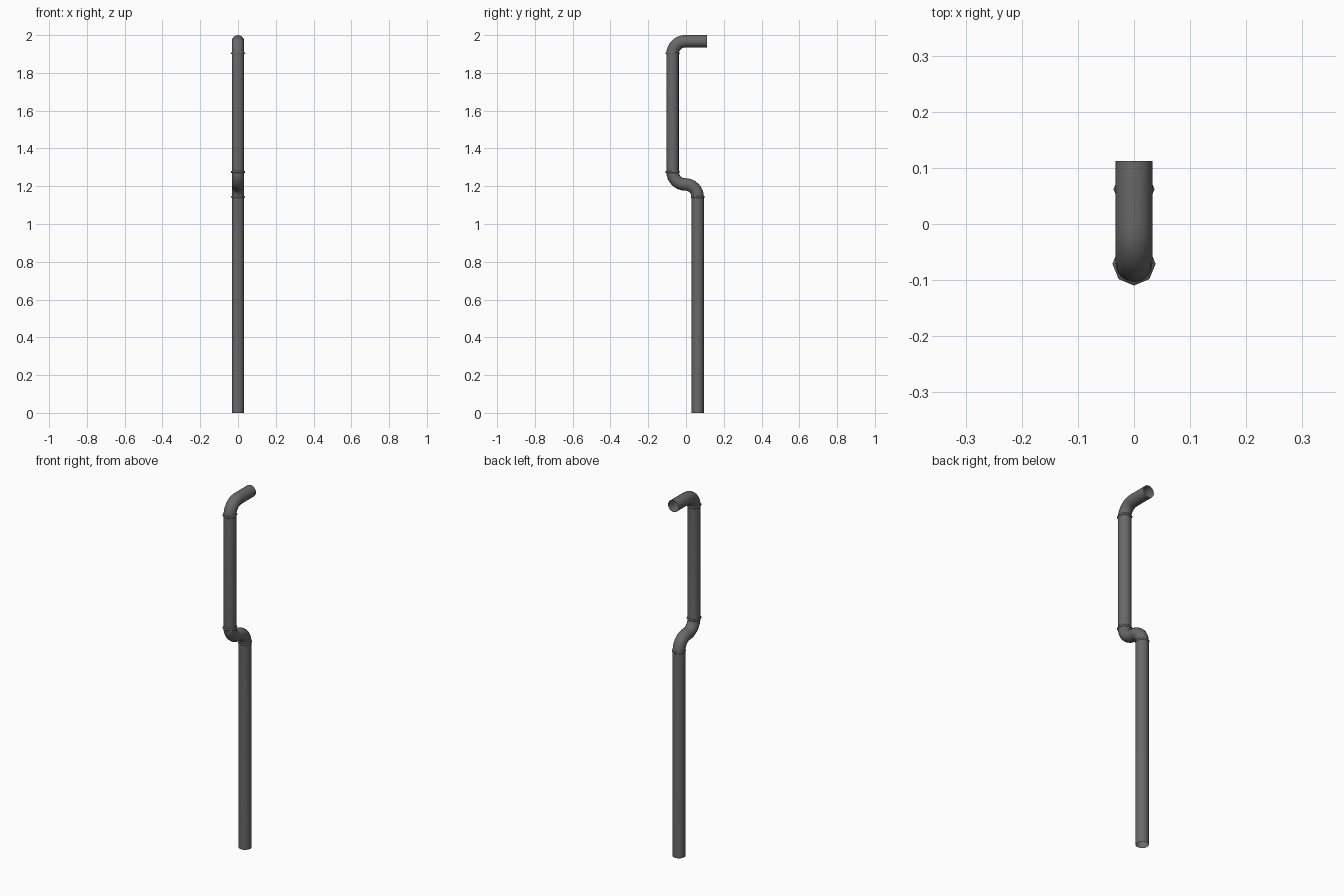
import bpy, bmesh, math
from mathutils import Vector

if "Cube" in bpy.data.objects:
    bpy.data.objects.remove(bpy.data.objects["Cube"])

R, SIDES, BEND = 0.0328, 16, 0.0665
Y_LOW, Y_UP = 0.062, -0.071
Z_LOW, Z_UP, Z_TOP = 1.143, 1.276, 1.9007
STEPS = 8

# Dark grey finish
dark = bpy.data.materials.new("dark_metal")
dark.diffuse_color = (0.14, 0.14, 0.14, 1)
dark.use_nodes = True
dark.node_tree.nodes["Principled BSDF"].inputs["Base Color"].default_value = dark.diffuse_color


def arc(cy, cz, a0, a1):
    """Path points and tangent angles of a bend in the yz plane."""
    s = 1 if a1 > a0 else -1
    out = []
    for i in range(STEPS + 1):
        a = math.radians(a0 + (a1 - a0) * i / STEPS)
        out.append((cy + BEND * math.cos(a), cz + BEND * math.sin(a), a + s * math.pi / 2))
    return out


def finish(name, bm, angle):
    bmesh.ops.recalc_face_normals(bm, faces=bm.faces)
    mesh = bpy.data.meshes.new(name)
    bm.to_mesh(mesh)
    bm.free()
    mesh.materials.append(dark)
    ob = bpy.data.objects.new(name, mesh)
    bpy.context.collection.objects.link(ob)
    bpy.context.view_layer.objects.active = ob
    ob.select_set(True)
    bpy.ops.object.shade_smooth_by_angle(angle=math.radians(angle))
    ob.select_set(False)


def skin(bm, loops, wrap):
    """Quads between successive closed loops of vertices."""
    pairs = list(zip(loops, loops[1:])) + ([(loops[-1], loops[0])] if wrap else [])
    for a, b in pairs:
        for k in range(len(a)):
            n = (k + 1) % len(a)
            bm.faces.new((a[k], a[n], b[n], b[k]))


def sweep(name, path):
    """Open-ended round tube along (y, z, tangent angle) points."""
    bm = bmesh.new()
    rings = []
    for y, z, t in path:
        side = Vector((0, -math.sin(t), math.cos(t)))
        rings.append([bm.verts.new(Vector((0, y, z)) + R * (
            Vector((1, 0, 0)) * math.cos(k * math.tau / SIDES) + side * math.sin(k * math.tau / SIDES)))
            for k in range(SIDES)])
    skin(bm, rings, False)
    finish(name, bm, 40)


def collar(name, y, z, outer):
    """Eight-sided joint ring, rooted inside the pipe wall."""
    bm = bmesh.new()
    inner, h = R - 0.003, 0.005
    section = [(inner, -h), (outer - 0.002, -h), (outer, 0), (outer - 0.002, h), (inner, h)]
    loops = [[bm.verts.new((r * math.cos(i * math.tau / 8), y + r * math.sin(i * math.tau / 8), z + dz))
              for r, dz in section] for i in range(8)]
    skin(bm, loops, True)
    finish(name, bm, 80)


# Continuous pipe: lower run, offset bend, upper run, outlet elbow
path = [(Y_LOW, 0, math.pi / 2)]
path += arc(Y_LOW - BEND, Z_LOW, 0, 90)
# Tangent shifted one turn down so the section frame stays consistent
path += [(y, z, t) for y, z, t in arc(Y_UP + BEND, Z_UP, 270, 180)[1:]]
path += arc(Y_UP + BEND, Z_TOP, 180, 90)
path.append((0.112, Z_TOP + BEND, 0))
sweep("drain_pipe", path)

# Joint collars
collar("lower_collar", Y_LOW, Z_LOW, 0.0365)
collar("middle_collar", Y_UP, Z_UP, 0.0385)
collar("upper_collar", Y_UP, Z_TOP + 0.003, 0.0385)
